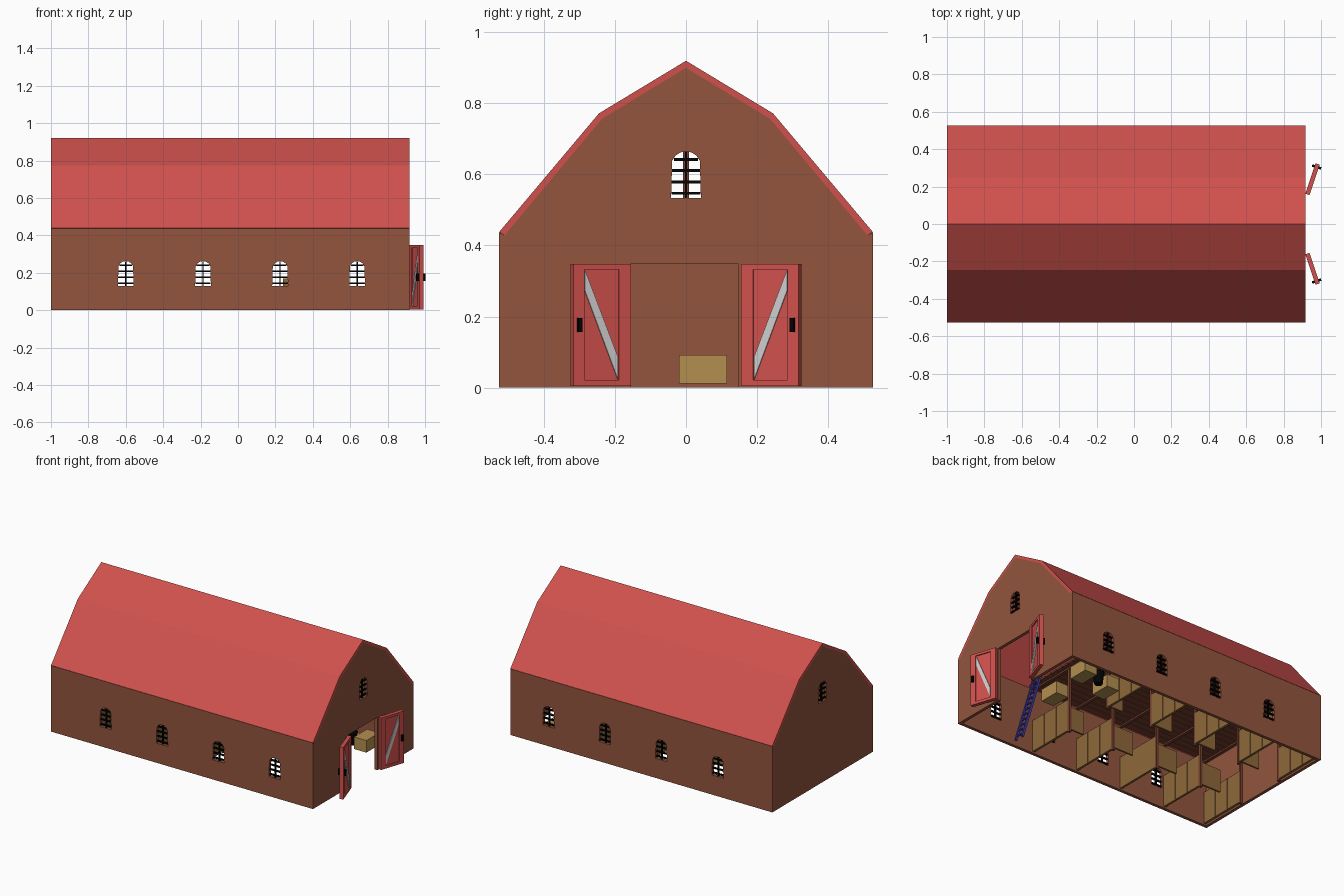
import bpy, bmesh, math
from mathutils import Matrix, Vector

if "Cube" in bpy.data.objects:
    bpy.data.objects.remove(bpy.data.objects["Cube"])

def material(name, rgb):
    m = bpy.data.materials.new(name)
    lin = [(c / 255 / 12.92 if c < 11 else ((c / 255 + .055) / 1.055) ** 2.4) for c in rgb]
    m.diffuse_color = (*lin, 1)
    m.use_nodes = True
    m.node_tree.nodes["Principled BSDF"].inputs["Base Color"].default_value = m.diffuse_color
    return m

WALL = material("wall_brown", (147, 85, 61))
RED = material("barn_red", (208, 81, 77))
BLACK = material("iron_black", (3, 3, 3))
TAN = material("stall_tan", (142, 104, 58))
HAY = material("hay_yellow", (180, 143, 80))
DARK = material("timber_dark", (120, 64, 46))
BLUE = material("ladder_blue", (66, 60, 165))
GREY = material("brace_grey", (205, 205, 205))

def finish(name, mesh, mat, matrix):
    mesh.transform(matrix)
    bm = bmesh.new()
    bm.from_mesh(mesh)
    bmesh.ops.remove_doubles(bm, verts=bm.verts, dist=1e-5)
    bmesh.ops.recalc_face_normals(bm, faces=bm.faces)
    for f in bm.faces:
        f.smooth = False
    bm.to_mesh(mesh)
    bm.free()
    mesh.materials.clear()
    mesh.materials.append(mat)
    ob = bpy.data.objects.new(name, mesh)
    bpy.context.collection.objects.link(ob)
    return ob

def panel(name, mat, loops, thick, matrix):
    """Flat outline with holes, extruded evenly about its plane."""
    cu = bpy.data.curves.new(name, 'CURVE')
    cu.dimensions, cu.fill_mode, cu.extrude = '2D', 'BOTH', thick / 2
    for pts in loops:
        s = cu.splines.new('POLY')
        s.points.add(len(pts) - 1)
        for p, (u, v) in zip(s.points, pts):
            p.co = (u, v, 0, 1)
        s.use_cyclic_u = True
    tmp = bpy.data.objects.new("tmp", cu)
    bpy.context.collection.objects.link(tmp)
    ev = tmp.evaluated_get(bpy.context.evaluated_depsgraph_get())
    mesh = bpy.data.meshes.new_from_object(ev)
    bpy.data.objects.remove(tmp)
    return finish(name, mesh, mat, matrix)

def boxes(name, mat, items, matrix=Matrix()):
    """Boxes given as (centre, size), joined into one object."""
    bm = bmesh.new()
    for c, s in items:
        bmesh.ops.create_cube(bm, size=1, matrix=Matrix.Translation(c) @ Matrix.Diagonal((*s, 1)))
    mesh = bpy.data.meshes.new(name)
    bm.to_mesh(mesh)
    bm.free()
    return finish(name, mesh, mat, matrix)

XZ = Matrix.Rotation(math.pi / 2, 4, 'X')                       # u -> x, v -> z
YZ = Matrix(((0, 0, 1, 0), (1, 0, 0, 0), (0, 1, 0, 0), (0, 0, 0, 1)))  # u -> y, v -> z
move = Matrix.Translation
X0, X1, W = -1.0, 0.917, 0.526

def arch(c, z, w=.042, h=.09):
    top = [(c + w * math.cos(a), z + h + w * math.sin(a)) for a in
           [i * math.pi / 8 for i in range(9)]]
    return [(c - w, z), (c + w, z)] + top[1:-1]

def window_bars(name, c, z, matrix):
    items = [((c, z + .065, 0), (.007, .13, .012))]
    items += [((c, z + d, 0), (.082, .008, .012)) for d in (.014, .046, .078)]
    items.append(((c, z + .109, 0), (.068, .008, .012)))
    boxes(name, BLACK, items, matrix)

# Side walls with arched barred windows
win_x = (-.6, -.187, .225, .637)
for side, y in (("front", -W + .01), ("back", W - .01)):
    m = move((0, y, 0)) @ XZ
    rect = [(X0 + .02, 0), (X1 - .02, 0), (X1 - .02, .437), (X0 + .02, .437)]
    panel(side + "_wall", WALL, [rect] + [arch(x, .13) for x in win_x], .02, m)
    for i, x in enumerate(win_x):
        window_bars(f"{side}_window_bars_{i}", x, .13, m)

# Gable walls, the right one with a doorway
gable_top = [(W, 0), (W, .437), (.511, .428), (.236, .757), (0, .9),
             (-.236, .757), (-.511, .428), (-W, .437), (-W, 0)]
doorway = [(-.155, 0), (-.155, .35), (.147, .35), (.147, 0)]
for name, x, pts in (("left_gable", X0 + .01, gable_top),
                     ("right_gable", X1 - .01, gable_top + doorway)):
    m = move((x, 0, 0)) @ YZ
    panel(name, WALL, [pts, arch(0, .533)], .02, m)
    window_bars(name + "_window_bars", 0, .533, m)

# Gambrel roof shell
outer = [(W, .438), (.245, .772), (0, .92), (-.245, .772), (-W, .438)]
inner = [(-.511, .428), (-.236, .757), (0, .9), (.236, .757), (.511, .428)]
panel("roof", RED, [outer + inner], X1 - X0, move(((X0 + X1) / 2, 0, 0)) @ YZ)

# Double doors swung wide open
for name, s in (("back_door", 1), ("front_door", -1)):
    m = (Matrix.Diagonal((1, s, 1, 1)) @ move((.927, .158, 0))
         @ Matrix.Rotation(math.atan2(.155, .052), 4, 'Z'))
    p = m @ XZ
    w = .172
    hole = [(.036, .022), (.138, .022), (.138, .332), (.036, .332)]
    panel(name + "_frame", RED, [[(0, .004), (w, .004), (w, .348), (0, .348)], hole], .024, p)
    boxes(name + "_panel", RED, [((.087, 0, .177), (.106, .01, .314))], m)
    panel(name + "_brace", GREY, [[(.038, .085), (.136, .33), (.136, .272), (.038, .022)]], .02, p)
    boxes(name + "_handle", BLACK, [((.155, 0, .176), (.013, .05, .04))], m)

# Stall partitions, gates and posts on both sides of the aisle
stall_x = [.35 - .337 * i for i in range(4)] + [X0 + .03]
parts, gates, posts = [], [], []
for s in (-1, 1):
    for i, x in enumerate(stall_x):
        parts += [((x, s * (.235 + .11 * k), .115), (.015, .106, .21)) for k in range(3)]
        posts.append(((x, s * .176, .215), (.016, .016, .43)))
        if i < 4:
            g = .11 if i == 0 else .15
            gates.append(((x - g / 2, s * .178, .095), (g, .012, .15)))
boxes("stall_partitions", TAN, parts)
boxes("stall_gates", TAN, gates)
posts += [((x, 0, .66), (.018, .018, .46)) for x in (.35, -.33)]
boxes("timber_posts", DARK, posts)

# Hay loft: planks on cross joists
n = 20
pitch = 1.0 / n
boxes("loft_planks", DARK, [((-.295, -.5 + pitch * (i + .5), .44), (1.37, pitch - .006, .012))
                            for i in range(n)])
boxes("loft_joists", DARK, [((x, 0, .43), (.02, 1.01, .012)) for x in stall_x])

# Ladder leaning on the loft edge
foot, head = Vector((.525, -.43, .004)), Vector((.385, -.43, .47))
length = (head - foot).length
lean = move(foot) @ Matrix.Rotation(-math.atan2(.14, .466), 4, 'Y')
rails = [((0, y, length / 2), (.014, .012, length)) for y in (-.03, .03)]
rungs = [((0, 0, .03 + .042 * i), (.01, .06, .01)) for i in range(11)]
boxes("ladder", BLUE, rails + rungs, lean)

# Hay bales and bucket near the door
for i, (x, y) in enumerate(((.65, .048), (.47, .3), (.69, .36))):
    boxes(f"hay_bale_{i}", HAY, [((x, y, .052), (.09, .135, .08))])
bm = bmesh.new()
bmesh.ops.create_cone(bm, cap_ends=True, segments=16, radius1=.025, radius2=.035, depth=.08,
                      matrix=move((.58, .365, .042)))
mesh = bpy.data.meshes.new("bucket")
bm.to_mesh(mesh)
bm.free()
finish("bucket", mesh, BLACK, Matrix())
